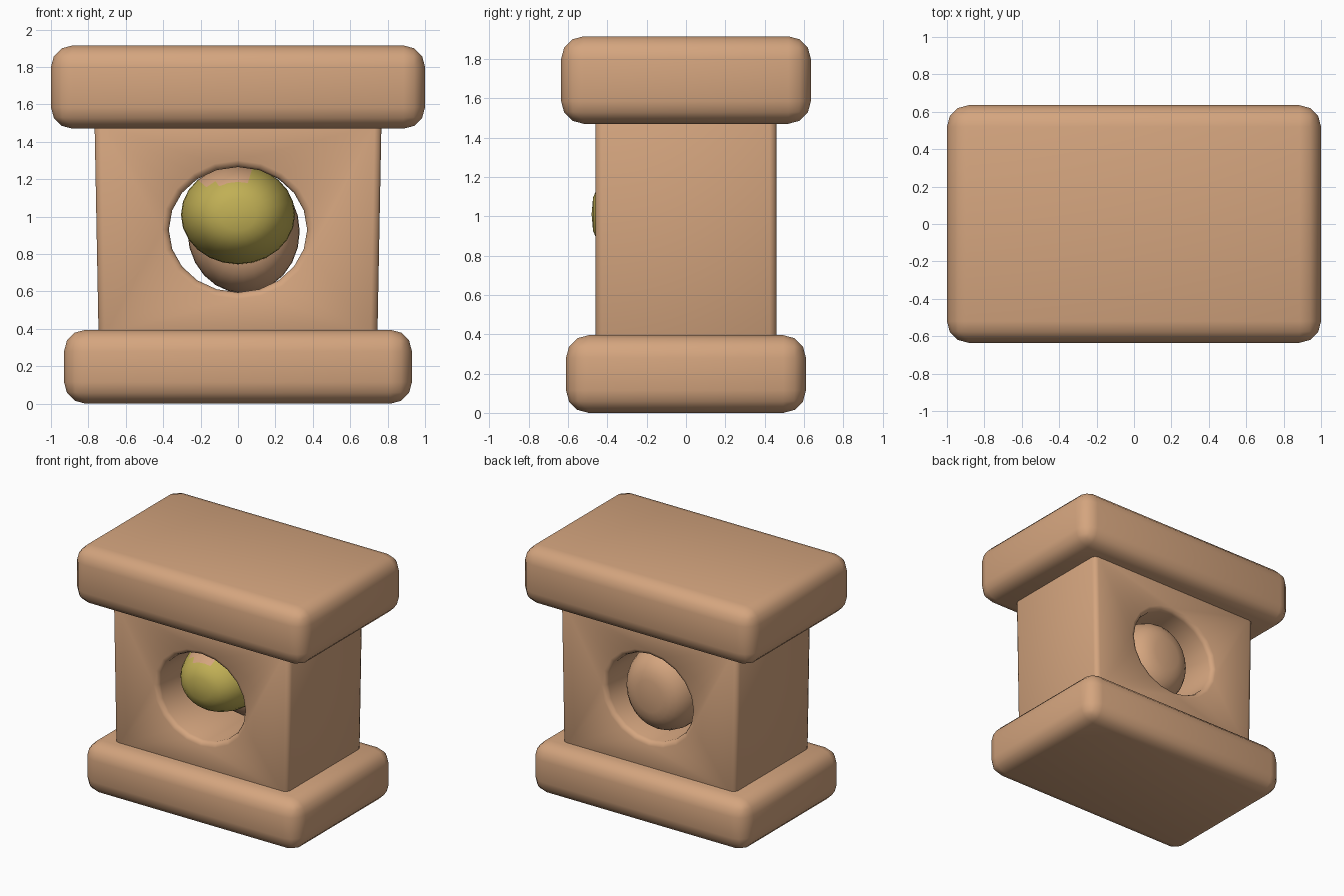
import bpy, bmesh, math

if "Cube" in bpy.data.objects:
    bpy.data.objects.remove(bpy.data.objects["Cube"])

def material(name, rgb):
    m = bpy.data.materials.new(name)
    m.diffuse_color = (*rgb, 1)
    m.use_nodes = True
    m.node_tree.nodes["Principled BSDF"].inputs["Base Color"].default_value = m.diffuse_color
    return m

clay = material("clay brown", (0.66, 0.375, 0.21))
gold = material("dull yellow", (0.53, 0.43, 0.09))

def add(name, bm, mats):
    bmesh.ops.recalc_face_normals(bm, faces=bm.faces[:])
    me = bpy.data.meshes.new(name)
    bm.to_mesh(me)
    bm.free()
    for m in mats:
        me.materials.append(m)
    ob = bpy.data.objects.new(name, me)
    bpy.context.collection.objects.link(ob)
    return ob

def finish(ob):
    # apply modifiers, then shade smooth with sharp edges kept
    bpy.context.view_layer.update()
    dg = bpy.context.evaluated_depsgraph_get()
    me = bpy.data.meshes.new_from_object(ob.evaluated_get(dg))
    ob.modifiers.clear()
    ob.data = me
    bpy.ops.object.select_all(action='DESELECT')
    ob.select_set(True)
    bpy.context.view_layer.objects.active = ob
    bpy.ops.object.shade_smooth_by_angle(angle=math.radians(50))

def bevel(ob, width, segments):
    b = ob.modifiers.new("bevel", 'BEVEL')
    b.width, b.segments = width, segments
    b.limit_method, b.angle_limit = 'ANGLE', math.radians(40)

def box(name, hx, hy, z0, z1, flare=1.0):
    bm = bmesh.new()
    bmesh.ops.create_cube(bm, size=2)
    for v in bm.verts:
        s = flare if v.co.z > 0 else 1
        v.co = (v.co.x * hx * s, v.co.y * hy, z1 if v.co.z > 0 else z0)
    return add(name, bm, [clay])

# rounded base and top slabs
for name, hx, hy, z0, z1 in (("base_slab", 0.93, 0.61, 0.0, 0.395),
                             ("top_slab", 1.0, 0.635, 1.47, 1.915)):
    slab = box(name, hx, hy, z0, z1)
    bevel(slab, 0.115, 3)
    finish(slab)

# body block with a round opening from front to back
body = box("body", 0.745, 0.46, 0.34, 1.52, 1.03)
bm = bmesh.new()
n = 20
rings = [[bm.verts.new((0.37 * math.cos(math.tau * i / n), y,
                        0.93 + 0.335 * math.sin(math.tau * i / n)))
          for i in range(n)] for y in (-0.8, 0.8)]
for i in range(n):
    j = (i + 1) % n
    bm.faces.new((rings[0][i], rings[0][j], rings[1][j], rings[1][i]))
for r in rings:
    bm.faces.new(r)
cutter = add("opening_cutter", bm, [clay])
cutter.hide_render = True
cut = body.modifiers.new("opening", 'BOOLEAN')
cut.operation, cut.object, cut.solver = 'DIFFERENCE', cutter, 'EXACT'
bevel(body, 0.035, 2)
finish(body)
bpy.data.objects.remove(cutter, do_unlink=True)

def blob(name, centre, radii, mats, blunt):
    # sphere along y whose ends are flattened by the blunt exponent
    bm = bmesh.new()
    bmesh.ops.create_uvsphere(bm, u_segments=24, v_segments=16, radius=1)
    for v in bm.verts:
        x, z, y = v.co
        r = math.hypot(x, z)
        k = r ** blunt / r if r > 1e-6 else 0
        p = (x * k, y, z * k)
        v.co = [c + q * s for c, q, s in zip(centre, p, radii)]
    return add(name, bm, mats)

# lamp held in the opening: yellow bulging front with a brown crown
lamp = blob("lamp", (0, -0.1, 1.01), (0.305, 0.38, 0.265), [gold, clay], 0.7)
for f in lamp.data.polygons:
    c = f.center
    crown = c.z > 1.18 and c.x < 0.06
    f.material_index = 1 if c.y > 0.1 or crown else 0
finish(lamp)

# brown plug behind the lamp, leaving slots at the sides
plug = blob("lamp_back", (0.03, 0.16, 0.92), (0.3, 0.26, 0.33), [clay], 0.6)
finish(plug)
